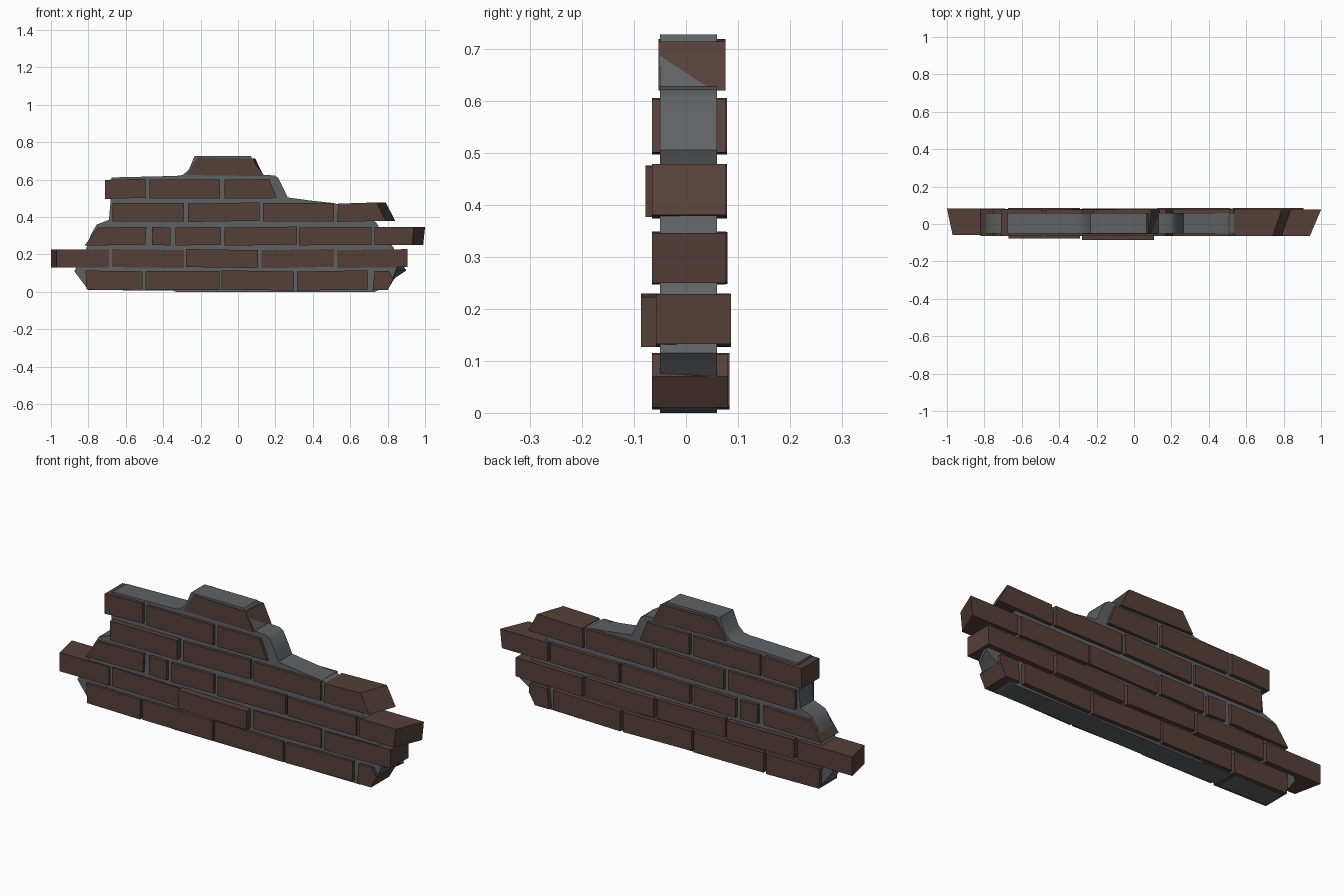
import bpy, bmesh, math, random
random.seed(4)


def material(name, rgb):
    m = bpy.data.materials.new(name)
    m.diffuse_color = (*rgb, 1)
    return m


BRICK = material("dark_brown_brick", (0.090, 0.050, 0.040))
MORTAR = material("grey_mortar", (0.115, 0.120, 0.127))


def loft(name, front, back, y0, y1, mat):
    """Solid between a front and a back outline (x, z), listed clockwise or not."""
    bm = bmesh.new()
    f = [bm.verts.new((x, y0, z)) for x, z in front]
    b = [bm.verts.new((x, y1, z)) for x, z in back]
    bm.faces.new(f)
    bm.faces.new(b[::-1])
    n = len(f)
    for i in range(n):
        j = (i + 1) % n
        bm.faces.new((f[j], f[i], b[i], b[j]))
    bmesh.ops.recalc_face_normals(bm, faces=bm.faces[:])
    me = bpy.data.meshes.new(name)
    bm.to_mesh(me)
    bm.free()
    me.materials.append(mat)
    ob = bpy.data.objects.new(name, me)
    bpy.context.collection.objects.link(ob)
    return ob


# Mortar core, a ragged broken wall outline
outline = [(-0.80, 0.01), (-0.35, 0.007), (-0.33, 0), (0.73, 0), (0.80, 0.03),
           (0.84, 0.075), (0.90, 0.115), (0.855, 0.18), (0.83, 0.24), (0.78, 0.30),
           (0.74, 0.37), (0.65, 0.44), (0.51, 0.475), (0.39, 0.488), (0.265, 0.505),
           (0.245, 0.55), (0.215, 0.61), (0.195, 0.622), (0.13, 0.627), (0.068, 0.727),
           (-0.232, 0.727), (-0.262, 0.655), (-0.295, 0.625), (-0.33, 0.62),
           (-0.675, 0.612), (-0.68, 0.50), (-0.69, 0.385), (-0.755, 0.36),
           (-0.785, 0.31), (-0.815, 0.22), (-0.85, 0.16), (-0.875, 0.11)]
core_front = [(0.83, 0.08) if p == (0.84, 0.075) else
              (0.845, 0.115) if p == (0.90, 0.115) else p for p in outline]
core = loft("mortar_core", core_front, outline, -0.05, 0.06, MORTAR)
bpy.context.view_layer.objects.active = core
core.select_set(True)
bpy.ops.object.shade_smooth_by_angle(angle=math.radians(40))

# Brick courses: bottom, top, front y, back y, spans along x
courses = [
    (0.010, 0.112, -0.065, 0.082, [(-0.81, -0.51), (-0.495, -0.10), (-0.087, 0.30),
                                   (0.315, 0.695), (0.72, 0.81)]),
    (0.130, 0.226, -0.058, 0.084, [(-0.97, -0.69), (-0.673, -0.29), (-0.278, 0.107),
                                   (0.125, 0.512), (0.53, 0.905)]),
    (0.250, 0.346, -0.065, 0.078, [(-0.82, -0.495), (-0.46, -0.36), (-0.335, -0.092),
                                   (-0.072, 0.315), (0.325, 0.714), (0.73, 0.93)]),
    (0.377, 0.475, -0.065, 0.077, [(-0.67, -0.29), (-0.267, 0.115), (0.133, 0.512),
                                   (0.53, 0.79)]),
    (0.500, 0.602, -0.065, 0.077, [(-0.71, -0.495), (-0.472, -0.095), (-0.072, 0.208)]),
    (0.622, 0.716, -0.053, 0.077, [(-0.275, 0.125)]),
]
# Broken ends: (course, brick): left shift at top, right shift at top,
# left shift at back, right shift at back
broken = {
    (1, 1): (-0.005, 0, 0, 0),
    (2, 1): (0, 0, -0.03, 0),
    (3, 1): (0.07, 0.005, 0, 0),
    (3, 6): (0, 0.01, 0, 0.06),
    (4, 4): (0.005, -0.05, 0, 0.05),
    (5, 3): (0, -0.04, 0, 0),
    (6, 1): (0.06, -0.045, 0, 0.012),
}
pushed_out = {(2, 3): -0.086, (4, 1): -0.078}      # bricks proud at the front
for c, (z0, z1, y0, y1, spans) in enumerate(courses, 1):
    for k, (a, b) in enumerate(spans, 1):
        lt, rt, lb, rb = broken.get((c, k), (0, 0, 0, 0))
        t = random.uniform(-0.004, 0.004)          # slight uneven laying
        front = [(a, z0 - t), (b, z0 + t), (b + rt, z1 + t), (a + lt, z1 - t)]
        back = [(x + (lb if i in (0, 3) else rb), z) for i, (x, z) in enumerate(front)]
        if (c, k) == (1, 5):                       # chipped bottom corner brick
            front = [(a, z0), (0.80, z0), (0.83, 0.07), (0.805, 0.112), (a + 0.01, 0.112)]
            back = [(a, z0), (0.80, z0), (0.835, 0.07), (0.83, 0.112), (a + 0.01, 0.112)]
        yb = 0.086 if (c, k) in ((2, 2), (2, 5)) else y1 + random.uniform(-0.002, 0.002)
        loft(f"brick_course_{c}_{k}", front, back, pushed_out.get((c, k), y0), yb, BRICK)
